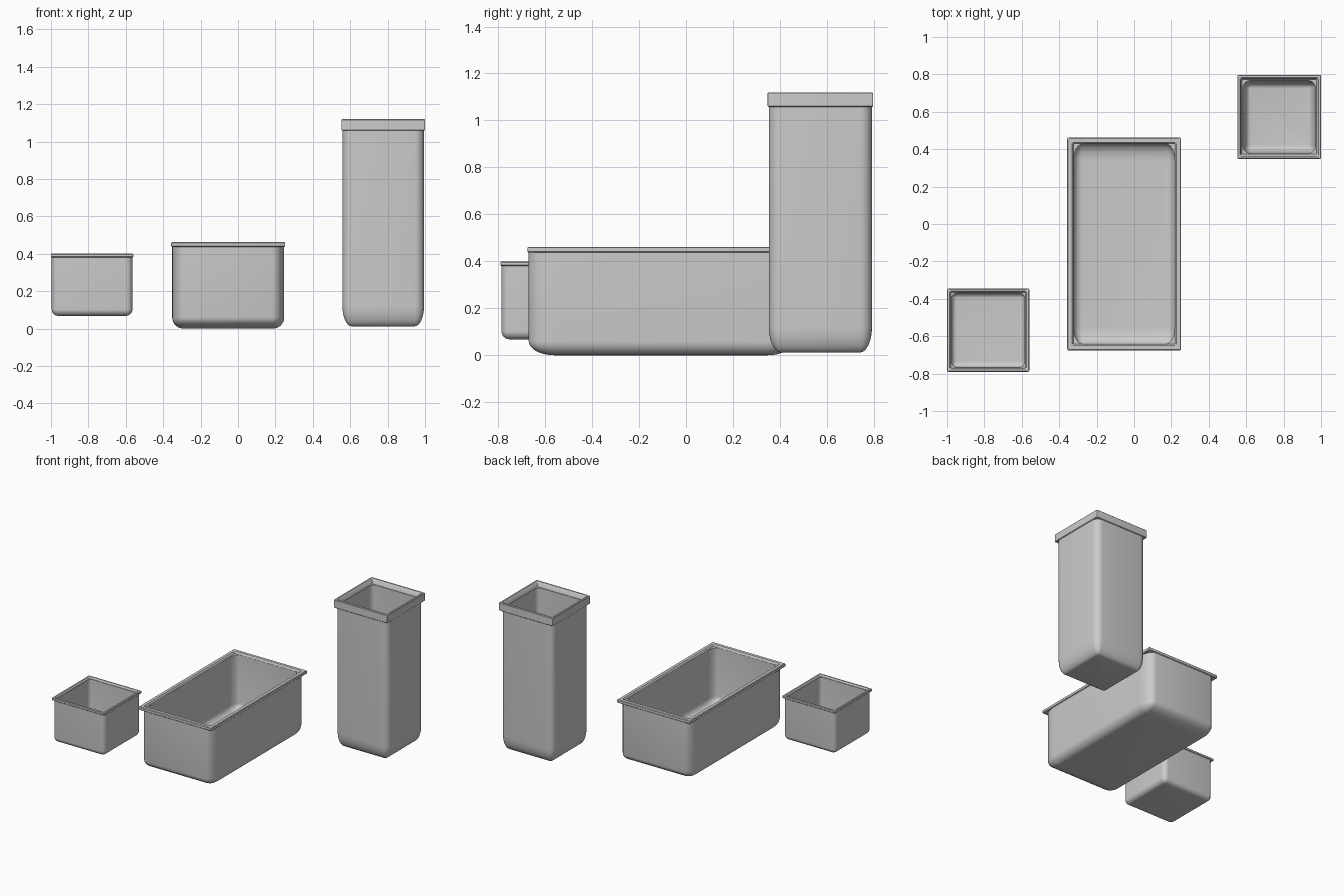
import bpy, bmesh, math

if "Cube" in bpy.data.objects:
    bpy.data.objects.remove(bpy.data.objects["Cube"])

STEPS = 6  # segments per rounded corner


def ring(bm, c, hx, hy, rx, ry, z):
    """Rounded rectangle loop of vertices with elliptical corners."""
    out = []
    for q, (sx, sy) in enumerate([(1, 1), (-1, 1), (-1, -1), (1, -1)]):
        for i in range(STEPS + 1):
            a = math.pi / 2 * (q + i / STEPS)
            out.append(bm.verts.new((c[0] + sx * (hx - rx) + rx * math.cos(a),
                                     c[1] + sy * (hy - ry) + ry * math.sin(a), z)))
    return out


def skin(name, c, rows, closed=False):
    """Bridge successive rings; cap both ends or join into a loop."""
    bm = bmesh.new()
    rings = [ring(bm, c, *r) for r in rows]
    pairs = list(zip(rings, rings[1:]))
    if closed:
        pairs.append((rings[-1], rings[0]))
    else:
        bm.faces.new(rings[0][::-1])
        bm.faces.new(rings[-1])
    for a, b in pairs:
        n = len(a)
        for i in range(n):
            j = (i + 1) % n
            bm.faces.new((a[i], a[j], b[j], b[i]))
    bmesh.ops.recalc_face_normals(bm, faces=bm.faces)
    me = bpy.data.meshes.new(name)
    bm.to_mesh(me)
    bm.free()
    ob = bpy.data.objects.new(name, me)
    bpy.context.collection.objects.link(ob)
    bpy.context.view_layer.objects.active = ob
    ob.select_set(True)
    bpy.ops.object.shade_smooth_by_angle(angle=math.radians(40))
    ob.select_set(False)


def bowl(hx, hy, rx, ry, z0, z1, rz):
    """Rows of a wall that curves in to a flat floor, bottom first."""
    rows = []
    for i in range(9):
        t = math.pi / 2 * i / 8
        k = 1 - math.sin(t)                      # inset share
        f = max(1 - k, 0.12)                     # corner radius share
        rows.append((hx - rx * k, hy - ry * k, rx * f, ry * f,
                     z0 + rz * (1 - math.cos(t))))
    rows.append((hx, hy, rx, ry, z1))
    return rows


def planter(name, x0, x1, y0, y1, z0, z1, rim_h, rim_w, wall, over, rx, ry, rz, lip):
    c = ((x0 + x1) / 2, (y0 + y1) / 2)
    hx, hy = (x1 - x0) / 2, (y1 - y0) / 2
    zr = z1 - rim_h
    top = zr + rim_h * 0.4
    # hollow body with rounded corners
    outer = bowl(hx - over, hy - over, rx, ry, z0, top, rz)
    inner = bowl(hx - wall, hy - wall, rx * 0.8, ry * 0.8, z0 + wall, top, rz * 0.8)
    skin(name + "_body", c, outer + inner[::-1])
    # square-cornered rim with slightly softened edges
    e = 0.004

    def r(d, z):
        return (hx - d, hy - d, 0.005, 0.005, z)
    skin(name + "_rim", c, [
        r(e, zr), r(0, zr + e), r(0, z1 - e), r(e, z1),
        r(rim_w - e, z1), r(rim_w, z1 - e), r(lip, zr + e), r(lip, zr)], closed=True)


planter("small_planter", -1.0, -0.56, -0.79, -0.345, 0.068, 0.40,
        0.02, 0.018, 0.025, 0.004, 0.035, 0.035, 0.035, 0.022)
planter("long_planter", -0.357, 0.252, -0.675, 0.462, 0.0, 0.462,
        0.025, 0.03, 0.034, 0.005, 0.06, 0.11, 0.06, 0.034)
planter("tall_planter", 0.553, 1.0, 0.348, 0.797, 0.012, 1.12,
        0.062, 0.018, 0.03, 0.005, 0.05, 0.05, 0.11, 0.03)
